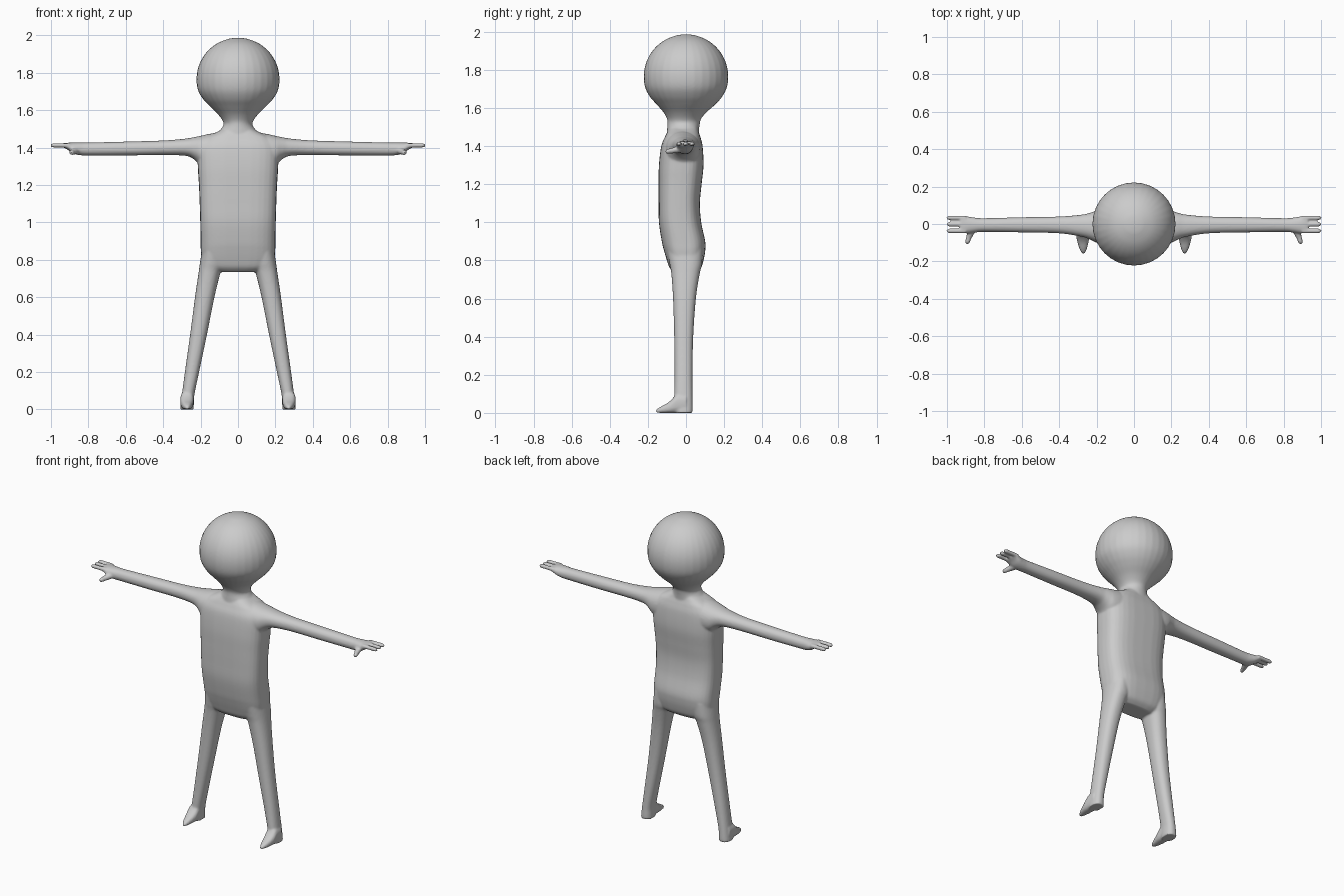
import bpy, math
from mathutils import Vector

grey = bpy.data.materials.new("plain grey")
grey.diffuse_color = (0.6, 0.6, 0.6, 1)
verts, faces = [], []
SEG, STEPS = 32, 5


def spline(rows):
    """Smoothly fill in the sections between the given ones."""
    out = []
    for i in range(len(rows) - 1):
        p = [Vector(rows[max(0, min(len(rows) - 1, i + k))]) for k in (-1, 0, 1, 2)]
        for s in range(STEPS):
            t = s / STEPS
            out.append(0.5 * (2 * p[1] + (p[2] - p[0]) * t
                              + (2 * p[0] - 5 * p[1] + 4 * p[2] - p[3]) * t * t
                              + (3 * p[1] - p[0] - 3 * p[2] + p[3]) * t ** 3))
    return out + [Vector(rows[-1])]


def loft(rows, u, v, power=2.0, mirror=False):
    """Closed tube; each row is x, y, z, half size along u, half size along v."""
    u, v = Vector(u), Vector(v)
    for sx in ((1, -1) if mirror else (1,)):
        base = len(verts)
        rings = spline(rows)
        for r in rings:
            for k in range(SEG):
                a = 2 * math.pi * k / SEG
                c, s = math.cos(a), math.sin(a)
                cu = math.copysign(abs(c) ** (2 / power), c) * max(r[3], 0.001)
                cv = math.copysign(abs(s) ** (2 / power), s) * max(r[4], 0.001)
                p = Vector(r[:3]) + u * cu + v * cv
                verts.append((sx * p.x, p.y, p.z))
        # Outward winding depends on the path direction and the mirror
        path = Vector(rows[-1][:3]) - Vector(rows[0][:3])
        flip = (u.cross(v).dot(path) < 0) != (sx < 0)
        new = [list(range(base + SEG - 1, base - 1, -1)),
               list(range(base + SEG * (len(rings) - 1), base + SEG * len(rings)))]
        for i in range(len(rings) - 1):
            for k in range(SEG):
                a, b = base + i * SEG + k, base + i * SEG + (k + 1) % SEG
                new.append([a, b, b + SEG, a + SEG])
        faces.extend([f[::-1] for f in new] if flip else new)


X, Y, Z = (1, 0, 0), (0, 1, 0), (0, 0, 1)

# Head tapering into the neck
head = []
for d in (0, 6, 15, 30, 45, 60, 75, 90, 105):
    a = math.radians(d)
    r = 0.222 * math.sin(a)
    head.append((0, 0, 1.765 + 0.222 * math.cos(a), r, r))
head += [(0, 0, 1.66, 0.187, 0.19), (0, 0, 1.62, 0.15, 0.155),
         (0, -0.005, 1.58, 0.109, 0.115), (0, -0.01, 1.545, 0.083, 0.09),
         (0, -0.012, 1.52, 0.078, 0.085), (0, -0.015, 1.49, 0.098, 0.084),
         (0, -0.018, 1.44, 0.13, 0.085)]
loft(head, X, Y)

# Torso, from z, half width, front y, back y
torso = [(1.505, 0.07, -0.08, 0.06), (1.48, 0.12, -0.095, 0.065), (1.45, 0.18, -0.11, 0.075),
         (1.40, 0.215, -0.13, 0.087), (1.30, 0.215, -0.142, 0.092), (1.20, 0.209, -0.144, 0.082),
         (1.10, 0.205, -0.144, 0.073), (1.00, 0.202, -0.142, 0.08), (0.90, 0.2, -0.127, 0.101),
         (0.85, 0.199, -0.115, 0.101), (0.80, 0.192, -0.10, 0.092), (0.76, 0.17, -0.085, 0.078),
         (0.735, 0.12, -0.06, 0.05)]
loft([(0, (f + b) / 2, z, w, (b - f) / 2) for z, w, f, b in torso], X, Y, 3.0)

# Arms with palms, from x, front y, back y, bottom z, top z
arm = [(0.08, -0.11, 0.075, 1.29, 1.482), (0.15, -0.11, 0.075, 1.29, 1.474),
       (0.20, -0.10, 0.07, 1.305, 1.463), (0.235, -0.083, 0.06, 1.337, 1.456),
       (0.28, -0.068, 0.05, 1.356, 1.448), (0.40, -0.05, 0.04, 1.36, 1.438),
       (0.60, -0.045, 0.036, 1.358, 1.432), (0.80, -0.042, 0.031, 1.358, 1.427),
       (0.85, -0.046, 0.034, 1.36, 1.427), (0.885, -0.05, 0.04, 1.37, 1.427),
       (0.91, -0.05, 0.044, 1.388, 1.426), (0.928, -0.046, 0.042, 1.398, 1.424)]
loft([(x, (f + b) / 2, (lo + hi) / 2, (b - f) / 2, (hi - lo) / 2)
      for x, f, b, lo, hi in arm], Y, Z, 2.2, True)

# Three fingers and a thumb
for y in (-0.037, -0.002, 0.033):
    loft([(0.90, y, 1.411, 0.013, 0.013), (0.95, y, 1.412, 0.012, 0.012),
          (0.985, y, 1.412, 0.012, 0.012), (0.997, y, 1.412, 0.009, 0.009),
          (1.003, y, 1.412, 0.002, 0.002)], Y, Z, 2.0, True)
loft([(0.865, -0.02, 1.388, 0.024, 0.02), (0.875, -0.055, 1.38, 0.019, 0.017),
      (0.885, -0.08, 1.375, 0.015, 0.014), (0.89, -0.10, 1.373, 0.012, 0.012),
      (0.892, -0.109, 1.372, 0.003, 0.003)], X, Z, 2.0, True)

# Legs, from z, inner x, outer x, front y, back y
leg = [(0.86, 0.07, 0.192, -0.10, 0.088), (0.78, 0.075, 0.204, -0.086, 0.084),
       (0.73, 0.094, 0.211, -0.077, 0.072), (0.60, 0.126, 0.23, -0.068, 0.052),
       (0.40, 0.166, 0.256, -0.062, 0.038), (0.20, 0.208, 0.284, -0.06, 0.034),
       (0.08, 0.233, 0.3, -0.062, 0.034), (0.03, 0.236, 0.306, -0.062, 0.035),
       (0.0, 0.236, 0.309, -0.06, 0.035)]
loft([((i + o) / 2, (f + b) / 2, z, (o - i) / 2, (b - f) / 2)
      for z, i, o, f, b in leg], X, Y, 2.3, True)

# Pointed feet with flat soles, from y, centre x, half width, top z
foot = [(0.0, 0.272, 0.035, 0.10), (-0.05, 0.273, 0.035, 0.095), (-0.075, 0.273, 0.034, 0.07),
        (-0.10, 0.273, 0.029, 0.05), (-0.13, 0.272, 0.021, 0.034),
        (-0.15, 0.271, 0.012, 0.022), (-0.159, 0.271, 0.004, 0.014)]
loft([(x, y, h / 2, w, h / 2) for y, x, w, h in foot], X, Z, 2.6, True)

# Fuse the parts into one smooth body
mesh = bpy.data.meshes.new("body")
mesh.from_pydata(verts, [], faces)
mesh.materials.append(grey)
body = bpy.data.objects.new("body", mesh)
bpy.context.collection.objects.link(body)
remesh = body.modifiers.new("fuse", 'REMESH')
remesh.mode = 'VOXEL'
remesh.voxel_size = 0.006
remesh.use_smooth_shade = True
soften = body.modifiers.new("soften", 'SMOOTH')
soften.factor = 0.5
soften.iterations = 6
